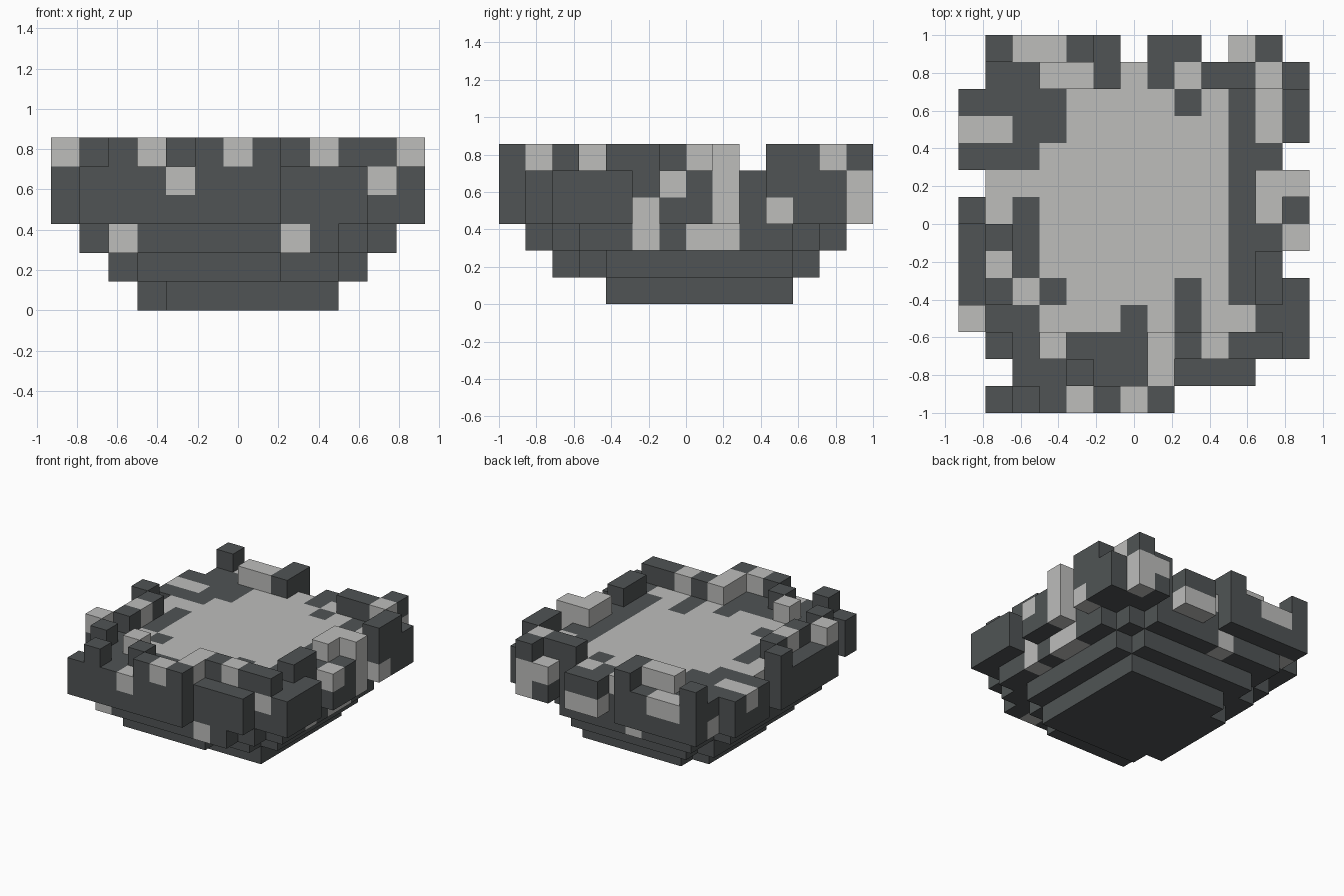
import bpy
import bmesh
from mathutils import Vector

cube = bpy.data.objects.get("Cube")
if cube:
    bpy.data.objects.remove(cube, do_unlink=True)

S = 1 / 7                       # block size
NX, NY = 13, 14                 # blocks across and deep
DARK, LIGHT = 0, 1


def material(name, rgb):
    m = bpy.data.materials.new(name)
    m.use_nodes = True
    m.diffuse_color = (*rgb, 1)
    m.node_tree.nodes["Principled BSDF"].inputs["Base Color"].default_value = (*rgb, 1)
    return m


MATS = [material("dark stone", (0.08, 0.088, 0.09)),
        material("light stone", (0.51, 0.51, 0.5))]

# Deck plan, back row first: d/l = dark/light floor, D/L = raised rim block
PLAN = [
    ".DlldD.dd.lD.",
    ".ddLLDldlDDLd",
    "ddddlllldldlD",
    "llddlllllldlD",
    "dddllllllldd.",
    ".llllllllldLL",
    "DldllllllldLd",
    "dDdlllllllddl",
    "dLdllllllldD.",
    "dDldlllldldDd",
    "Lddllldldlldd",
    ".DdLdddLDLDDd",
    "..ddDddLddd..",
    ".dDdlDLD.....",
]

blocks = {}                     # (i, j, k) -> colour


def fill(k, i0, i1, j0, j1):
    for i in range(i0, i1 + 1):
        for j in range(j0, j1 + 1):
            blocks[i, j, k] = DARK


# Stepped underside with clipped corners
fill(0, 4, 9, 4, 10)
fill(0, 3, 3, 5, 9)
fill(1, 3, 7, 2, 11)
fill(1, 3, 9, 3, 11)
fill(1, 2, 10, 4, 10)
fill(2, 2, 9, 1, 12)
fill(2, 10, 10, 2, 11)
fill(2, 1, 11, 3, 10)

# Deck and rim from the plan
for row, line in enumerate(PLAN):
    j = NY - 1 - row
    for i, c in enumerate(line):
        if c == ".":
            continue
        blocks[i, j, 3] = DARK
        blocks[i, j, 4] = LIGHT if c == "l" else DARK
        if c.isupper():
            blocks[i, j, 5] = LIGHT if c == "L" else DARK

# Light blocks set into the sides
for cell in [(2, 1, 2), (8, 1, 2), (11, 5, 2), (11, 7, 2), (11, 8, 2), (5, 12, 2),
             (11, 5, 3), (12, 8, 3), (12, 10, 3), (11, 13, 3), (7, 13, 3), (8, 13, 3),
             (1, 12, 3), (12, 8, 4), (11, 13, 4), (11, 2, 4)]:
    blocks[cell] = LIGHT

AXES = [Vector((1, 0, 0)), Vector((0, 1, 0)), Vector((0, 0, 1))]


def build(name, layers):
    """Join the blocks of some layers into one object, keeping outer faces only."""
    bm = bmesh.new()
    for (i, j, k), colour in blocks.items():
        if k not in layers:
            continue
        centre = Vector((i + 0.5 - NX / 2, j + 0.5 - NY / 2, k + 0.5))
        for a in range(3):
            for sign in (-1, 1):
                n = AXES[a] * sign
                if (i + int(n.x), j + int(n.y), k + int(n.z)) in blocks:
                    continue
                u = AXES[(a + 1) % 3]
                v = n.cross(u)
                corners = [n - u - v, n + u - v, n + u + v, n - u + v]
                face = bm.faces.new([bm.verts.new((centre + c / 2) * S) for c in corners])
                face.material_index = colour
    bmesh.ops.remove_doubles(bm, verts=bm.verts, dist=S / 100)
    mesh = bpy.data.meshes.new(name)
    bm.to_mesh(mesh)
    bm.free()
    for m in MATS:
        mesh.materials.append(m)
    obj = bpy.data.objects.new(name, mesh)
    bpy.context.collection.objects.link(obj)


build("stepped_base", (0, 1, 2))
build("deck", (3, 4))
build("rim_blocks", (5,))
